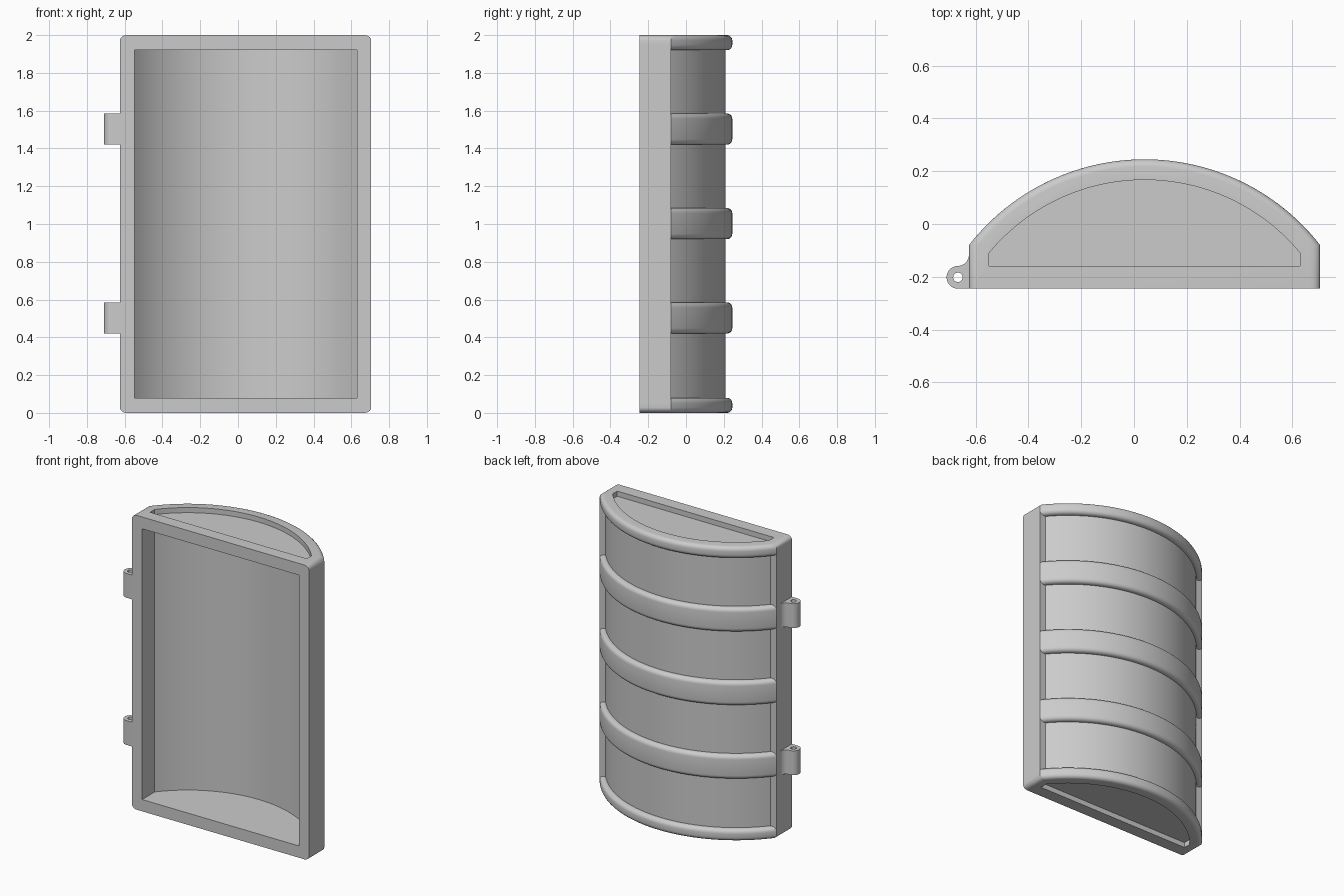
import bpy, bmesh
from math import sin, cos, pi, sqrt, asin

if "Cube" in bpy.data.objects:
    bpy.data.objects.remove(bpy.data.objects["Cube"], do_unlink=True)

CX, CY = 0.04, -0.598           # centre of the barrel arc
FRONT, BACK = -0.245, -0.08     # flange depth range
R_RIB, R_WALL, R_IN = 0.843, 0.808, 0.765
ROUND = 0.028
SEG = 56

grey = bpy.data.materials.new("plain_grey")
grey.use_nodes = True
colour = (0.6, 0.6, 0.6, 1)
grey.diffuse_color = colour
grey.node_tree.nodes["Principled BSDF"].inputs["Base Color"].default_value = colour


def half_width(r, y):
    return sqrt(r * r - (y - CY) ** 2)


def section(r, y_front, y_side, w):
    """D-shaped outline: arc at the back, straight sides and front."""
    a = asin(half_width(r, y_side) / r)
    arc = [(CX + r * sin(t), CY + r * cos(t))
           for t in (a - 2 * a * i / SEG for i in range(SEG + 1))]
    return [(CX + w, y_front), (CX + w, y_side)] + arc + [(CX - w, y_side), (CX - w, y_front)]


def loft(name, rings):
    """Solid through a list of (z, outline) rings."""
    bm = bmesh.new()
    rows = [[bm.verts.new((x, y, z)) for x, y in pts] for z, pts in rings]
    n = len(rows[0])
    for low, high in zip(rows, rows[1:]):
        for i in range(n):
            j = (i + 1) % n
            bm.faces.new((low[i], low[j], high[j], high[i]))
    bm.faces.new(rows[0][::-1])
    bm.faces.new(rows[-1])
    bmesh.ops.remove_doubles(bm, verts=bm.verts, dist=0.0008)
    bmesh.ops.recalc_face_normals(bm, faces=bm.faces)
    me = bpy.data.meshes.new(name)
    bm.to_mesh(me)
    bm.free()
    me.materials.append(grey)
    ob = bpy.data.objects.new(name, me)
    bpy.context.collection.objects.link(ob)
    return ob


def prism(name, pts, z0, z1):
    return loft(name, [(z0, pts), (z1, pts)])


def cut(ob, cutter):
    m = ob.modifiers.new("cut", 'BOOLEAN')
    m.operation, m.solver, m.object = 'DIFFERENCE', 'EXACT', cutter
    bpy.context.view_layer.objects.active = ob
    bpy.ops.object.modifier_apply(modifier=m.name)
    bpy.data.objects.remove(cutter, do_unlink=True)


def smooth(ob):
    bpy.ops.object.select_all(action='DESELECT')
    ob.select_set(True)
    bpy.context.view_layer.objects.active = ob
    bpy.ops.object.shade_smooth_by_angle(angle=pi / 6)


# Vertical profile of the shell: rounded ribs on a thinner wall
quarter = [pi / 2 * i / 5 for i in range(6)]
profile = []
for z0, z1 in ((0, 0.08), (0.42, 0.585), (0.92, 1.085), (1.42, 1.585), (1.92, 2)):
    if z0 > 0:
        profile.append((z0, R_WALL))
    profile += [(z0 + ROUND * (1 - sin(t)), R_RIB - ROUND * (1 - cos(t))) for t in quarter[::-1]]
    profile += [(z1 - ROUND * (1 - sin(t)), R_RIB - ROUND * (1 - cos(t))) for t in quarter]
    if z1 < 2:
        profile.append((z1, R_WALL))

rings = []
for z, r in profile:
    at_end = z < 0.04 or z > 1.96
    w = half_width(r if at_end else R_RIB, BACK)
    rings.append((z, section(r, FRONT, BACK, w)))
shell = loft("door_shell", rings)

# Open cavity in front, shallow recesses in both ends
inner = half_width(R_IN, -0.11)
cut(shell, prism("cavity", section(R_IN, -0.4, -0.11, inner), 0.08, 1.92))
recess = section(R_IN, -0.16, -0.11, inner)
cut(shell, prism("top_recess", recess, 1.965, 2.1))
cut(shell, prism("bottom_recess", recess, -0.1, 0.035))
smooth(shell)

# Hinge knuckles on the right side, blended into the shell by a fillet
HX, HY, HR = -0.667, -0.202, 0.043
edge = CX - half_width(R_RIB, BACK)
knuckle = [(edge, FRONT)]
knuckle += [(HX - HR * sin(t), HY - HR * cos(t)) for t in (pi * i / 16 for i in range(17))]
knuckle += [(HX + 0.042 * sin(t), HY + HR + 0.042 * (1 - cos(t))) for t in quarter[1:]]
hole = [(HX + 0.018 * cos(2 * pi * i / 20), HY + 0.018 * sin(2 * pi * i / 20)) for i in range(20)]
for label, z in (("lower", 0.42), ("upper", 1.42)):
    hinge = prism(label + "_hinge", knuckle, z, z + 0.165)
    cut(hinge, prism("pin_hole", hole, z - 0.1, z + 0.3))
    smooth(hinge)
